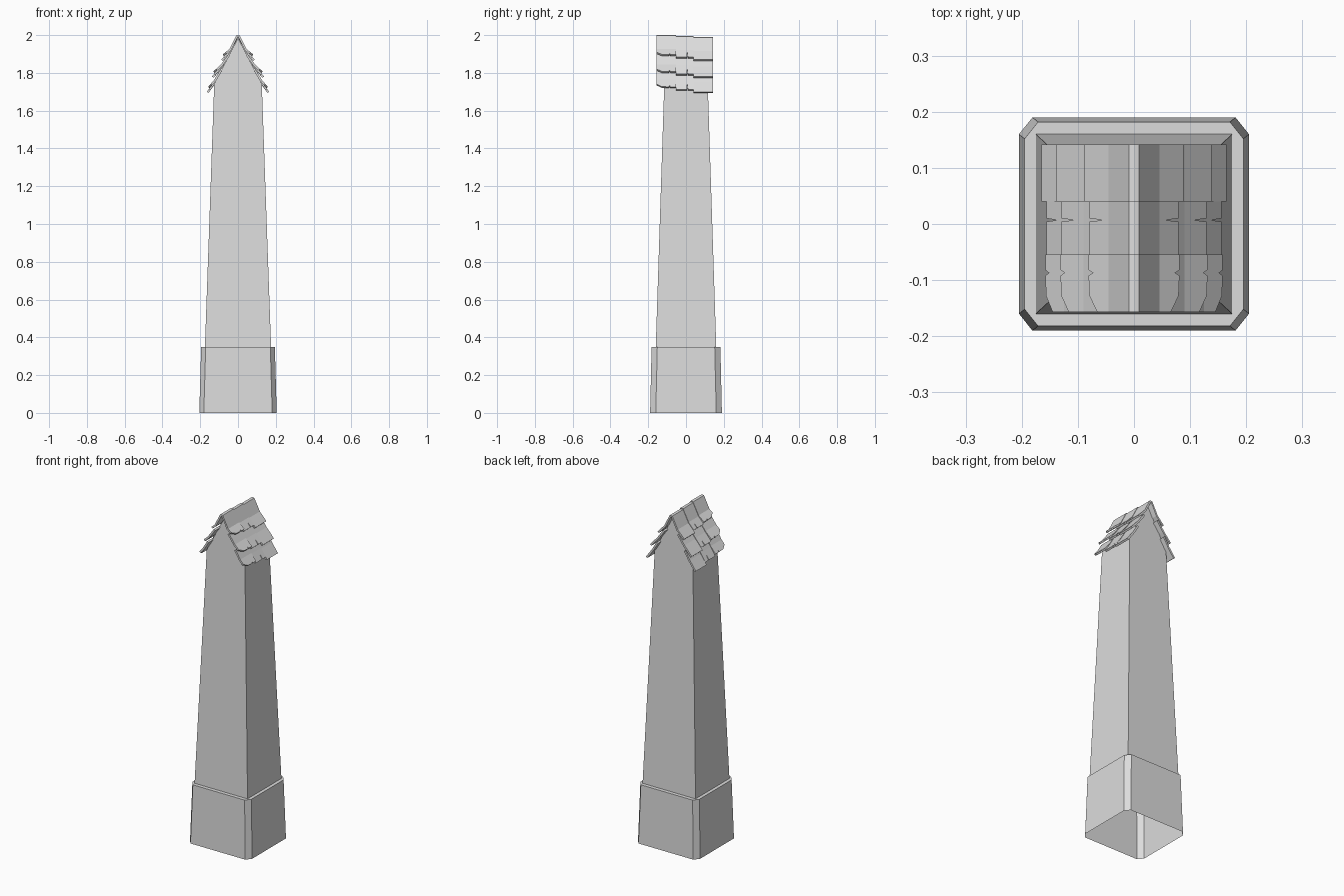
import bpy
import bmesh
from mathutils import Vector

cube = bpy.data.objects.get("Cube")
if cube:
    bpy.data.objects.remove(cube, do_unlink=True)

stone = bpy.data.materials.new("pale_grey")
stone.use_nodes = True
stone.diffuse_color = (0.72, 0.72, 0.72, 1)
stone.node_tree.nodes["Principled BSDF"].inputs["Base Color"].default_value = stone.diffuse_color


def add_object(name, bm):
    mesh = bpy.data.meshes.new(name)
    bm.to_mesh(mesh)
    bm.free()
    mesh.materials.append(stone)
    obj = bpy.data.objects.new(name, mesh)
    bpy.context.collection.objects.link(obj)
    return obj


def chamfered_loop(bm, x, y, z, cx=0.0, cy=0.0):
    """Eight corners, counter-clockwise; zero chamfer doubles each corner."""
    points = []
    for sx, sy in ((1, 1), (-1, 1), (-1, -1), (1, -1)):
        pair = [(sx * x, sy * (y - cy)), (sx * (x - cx), sy * y)]
        points += pair if sx * sy > 0 else pair[::-1]
    return [bm.verts.new((px, py, z)) for px, py in points]


def bridge(bm, low, high):
    n = len(low)
    for i in range(n):
        j = (i + 1) % n
        bm.faces.new((low[i], low[j], high[j], high[i]))


# Chamfered plinth, open underneath, with a flat ledge on top
bm = bmesh.new()
foot = chamfered_loop(bm, 0.205, 0.19, 0, 0.024, 0.03)
rim = chamfered_loop(bm, 0.195, 0.182, 0.35, 0.024, 0.03)
ledge = chamfered_loop(bm, 0.175, 0.16, 0.35)
bridge(bm, foot, rim)
bridge(bm, rim, ledge)
bmesh.ops.remove_doubles(bm, verts=bm.verts[:], dist=0.0005)
add_object("plinth", bm)

# Tapered shaft with gable ends, open underneath
bm = bmesh.new()
corners = ((1, 1), (-1, 1), (-1, -1), (1, -1))
low = [bm.verts.new((sx * 0.175, sy * 0.16, 0.35)) for sx, sy in corners]
high = [bm.verts.new((sx * 0.126, sy * 0.115, 1.74)) for sx, sy in corners]
back, front = [bm.verts.new((0, s * 0.107, 1.985)) for s in (1, -1)]
for i, peak in enumerate((back, None, front, None)):
    j = (i + 1) % 4
    wall = [low[i], low[j], high[j], high[i]]
    if peak:
        wall.insert(3, peak)
    bm.faces.new(wall)
bm.faces.new((high[0], back, front, high[3]))
bm.faces.new((high[1], high[2], front, back))
add_object("shaft", bm)

# Roof courses: slope profile (x, z) of each, ridge course first
courses = (
    ((0, 2.0), (0.009, 1.998), (0.045, 1.927), (0.081, 1.897)),
    ((0.05, 1.90), (0.09, 1.845), (0.131, 1.807)),
    ((0.095, 1.815), (0.125, 1.765), (0.158, 1.726)),
)
# Each section: name, tip shift, ridge drop, and lower edge as (y, trim)
sections = (
    ("front", 0.0, 0.0, 0.0,
     ((-0.157, 0.02), (-0.128, 0.002), (-0.092, 0), (-0.087, 0.01),
      (-0.082, 0), (-0.054, 0))),
    ("middle", -0.002, -0.013, -0.005,
     ((-0.054, 0), (0.004, 0), (0.007, 0.035), (0.01, 0), (0.04, 0))),
    ("back", 0.007, -0.026, -0.01, ((0.04, 0), (0.142, 0))),
)


def add_shingles(name, profile, tip_shift, drop, edge):
    bm = bmesh.new()
    path = [Vector((x, 0, z + drop)) for x, z in profile]
    path[-1] = Vector((profile[-1][0], 0, profile[-1][1])) + tip_shift
    slope = (path[-1] - path[-2]).normalized()
    rows = []
    for y, trim in edge:
        points = path[:-1] + [path[-1] - slope * trim]
        rows.append([bm.verts.new((p.x, y, p.z)) for p in points])
    for a, b in zip(rows, rows[1:]):
        for j in range(len(path) - 1):
            bm.faces.new((a[j], a[j + 1], b[j + 1], b[j]))
    obj = add_object(name, bm)
    obj.modifiers.new("both_slopes", "MIRROR")
    solid = obj.modifiers.new("thickness", "SOLIDIFY")
    solid.thickness = 0.011
    solid.offset = -1


for label, dx, dz, drop, edge in sections:
    for number, profile in enumerate(courses, 1):
        add_shingles(f"roof_{label}_course_{number}", profile,
                     Vector((dx, 0, dz)), drop, edge)
